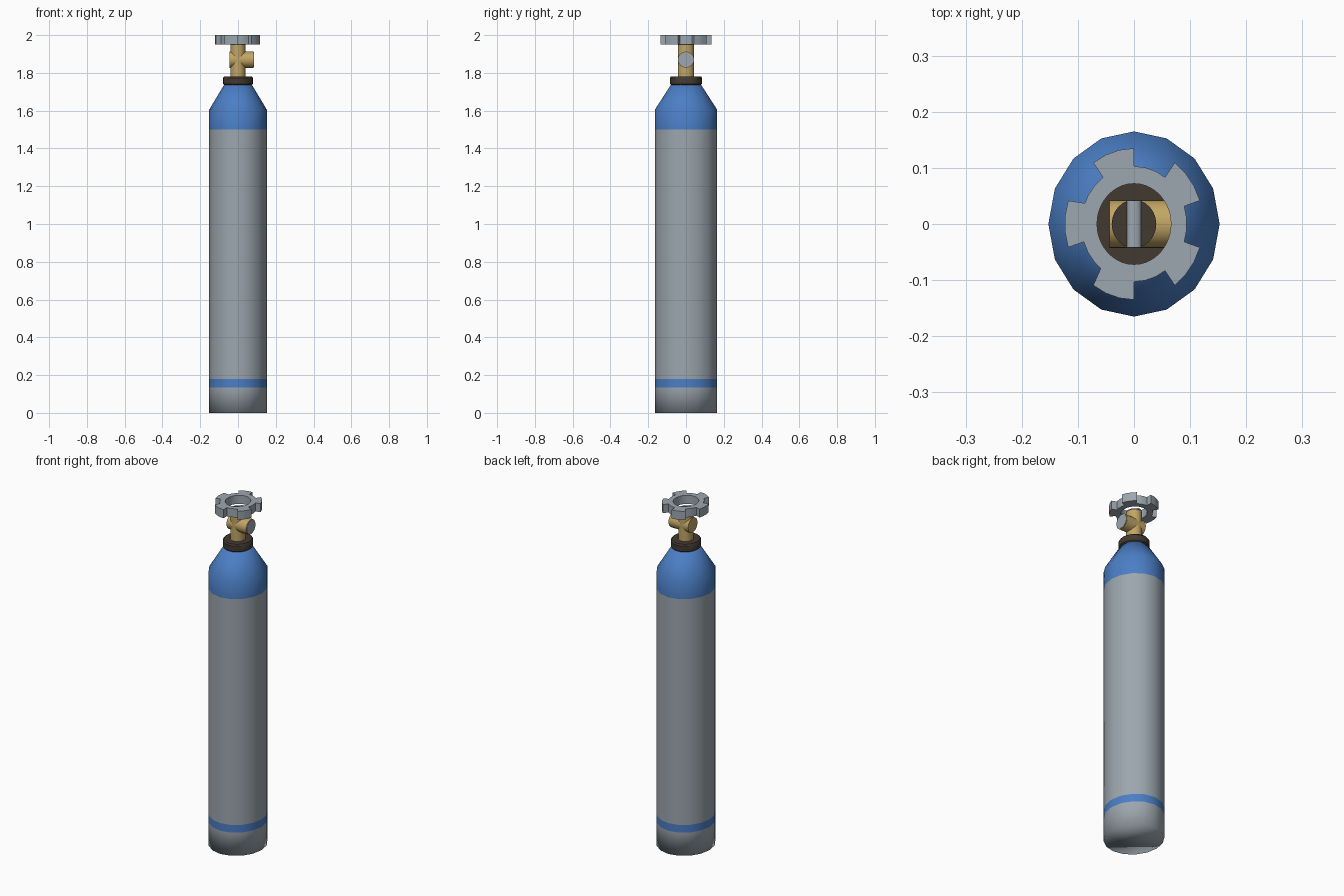
import bpy, math

if "Cube" in bpy.data.objects:
    bpy.data.objects.remove(bpy.data.objects["Cube"])

def material(name, rgb):
    m = bpy.data.materials.new(name)
    m.diffuse_color = (*rgb, 1)
    m.use_nodes = True
    m.node_tree.nodes["Principled BSDF"].inputs["Base Color"].default_value = m.diffuse_color
    return m

GREY = material("steel grey", (0.335, 0.385, 0.43))
BLUE = material("blue paint", (0.07, 0.21, 0.56))
BRASS = material("brass", (0.54, 0.38, 0.13))
BROWN = material("dark brown", (0.055, 0.042, 0.03))
SX = 0.925  # everything is slightly narrower in x than in y

def make(name, verts, faces, mats, angle=35):
    me = bpy.data.meshes.new(name)
    me.from_pydata(verts, [], faces)
    for m in mats:
        me.materials.append(m)
    ob = bpy.data.objects.new(name, me)
    bpy.context.collection.objects.link(ob)
    bpy.ops.object.select_all(action='DESELECT')
    ob.select_set(True)
    bpy.context.view_layer.objects.active = ob
    if angle is None:
        bpy.ops.object.shade_smooth()
    else:
        bpy.ops.object.shade_smooth_by_angle(angle=math.radians(angle))
    return ob

def turned(name, profile, n, mats, angle=35, place=None):
    """Closed solid of revolution from (radius, height) points."""
    place = place or (lambda a, b, h: (a * SX, b, h))
    verts = [place(r * math.cos(2 * math.pi * i / n), r * math.sin(2 * math.pi * i / n), z)
             for r, z in profile for i in range(n)]
    faces = [(k * n + i, k * n + (i + 1) % n, (k + 1) * n + (i + 1) % n, (k + 1) * n + i)
             for k in range(len(profile) - 1) for i in range(n)]
    top = (len(profile) - 1) * n
    faces += [tuple(reversed(range(n))), tuple(range(top, top + n))]
    return make(name, verts, faces, mats, angle)

# Cylinder body with painted stripe and shoulder
R = 0.165
body = turned("tank_body", [(R, 0), (R, 0.135), (R, 0.18), (R, 1.50), (R, 1.605), (0.078, 1.74)],
              16, [GREY, BLUE], None)
for p in body.data.polygons:
    z = p.center.z
    p.material_index = int(0.135 < z < 0.18 or z > 1.5)

# Neck collar
turned("neck_collar", [(0.076, 1.733), (0.085, 1.742), (0.085, 1.774), (0.079, 1.782)], 24, [BROWN])

# Valve stem and its cap
turned("valve_stem", [(0.043, 1.775), (0.043, 1.948)], 24, [BRASS])
turned("stem_cap", [(0.043, 1.948), (0.043, 1.955)], 24, [BROWN])

# Side outlet along +x with a grey end plug
along_x = lambda a, b, h: (h, a, 1.87 + b)
turned("valve_outlet", [(0.043, -0.044), (0.043, 0.082)], 24, [BRASS], 35, along_x)
turned("outlet_plug", [(0.040, 0.082), (0.040, 0.085)], 24, [GREY], 35, along_x)

# Spindle bar lying across the stem cap
turned("spindle_bar", [(0.014, -0.042), (0.014, 0.042)], 12, [GREY], 35,
       lambda a, b, h: (a, -h, 1.951 + b * 0.7))

# Handwheel: ring with five lobes and radial lobe sides
outer = []
for k in range(5):
    c = 180 + 72 * k
    for r, centre in ((0.135, c), (0.103, c + 36)):
        for d in (-18, -6, 6, 18):
            outer.append((r, math.radians(centre + d)))
n = len(outer)
verts = []
for z in (1.95, 2.0):
    verts += [(r * math.cos(a) * 0.915, r * math.sin(a), z) for r, a in outer]
    verts += [(0.072 * math.cos(2 * math.pi * i / n + math.pi - math.radians(18)) * 0.915,
               0.072 * math.sin(2 * math.pi * i / n + math.pi - math.radians(18)), z)
              for i in range(n)]
faces = []
for i in range(n):
    j = (i + 1) % n
    faces += [(i, j, 2 * n + j, 2 * n + i),              # outer wall
              (n + j, n + i, 3 * n + i, 3 * n + j),      # hole wall
              (2 * n + i, 2 * n + j, 3 * n + j, 3 * n + i),  # top
              (j, i, n + i, n + j)]                      # underside
make("handwheel", verts, faces, [GREY], 30)
